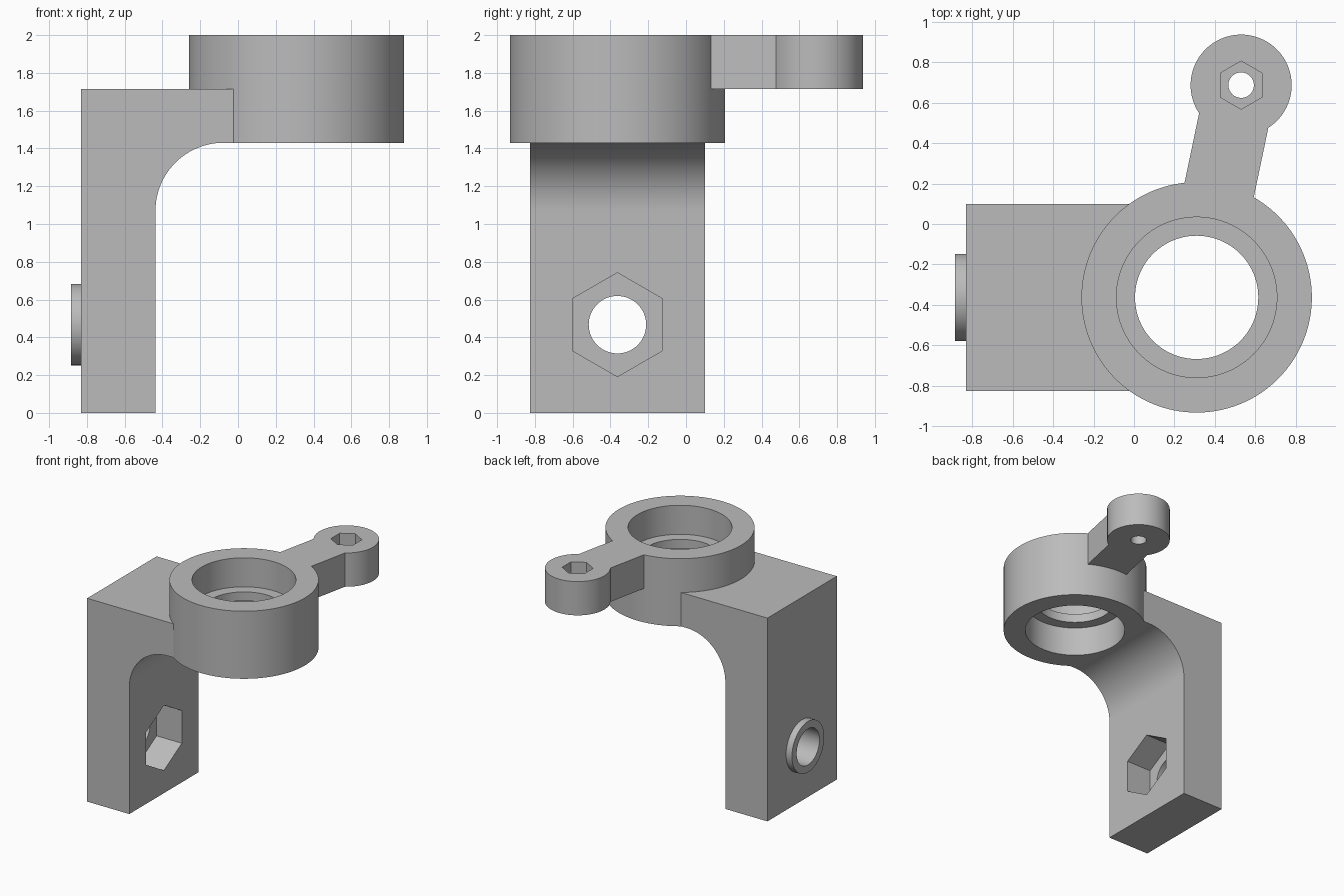
import bpy, math
from mathutils import Matrix, Vector

if "Cube" in bpy.data.objects:
    bpy.data.objects.remove(bpy.data.objects["Cube"], do_unlink=True)

grey = bpy.data.materials.new("plain grey")
grey.use_nodes = True
GREY = (0.5, 0.5, 0.5, 1)
grey.diffuse_color = GREY
grey.node_tree.nodes["Principled BSDF"].inputs["Base Color"].default_value = GREY


def prism(name, outline, depth, matrix=Matrix()):
    """Solid made by raising a flat outline by depth along local z."""
    n = len(outline)
    verts = [matrix @ Vector((x, y, z)) for z in (0, depth) for x, y in outline]
    faces = [list(range(n))[::-1], list(range(n, 2 * n))]
    faces += [[i, (i + 1) % n, n + (i + 1) % n, n + i] for i in range(n)]
    mesh = bpy.data.meshes.new(name)
    mesh.from_pydata(verts, [], faces)
    mesh.materials.append(grey)
    obj = bpy.data.objects.new(name, mesh)
    bpy.context.collection.objects.link(obj)
    return obj


def circle(radius, sides=96, turn=0.0):
    step = 2 * math.pi / sides
    return [(radius * math.cos(turn + i * step), radius * math.sin(turn + i * step))
            for i in range(sides)]


def combine(target, other, operation):
    mod = target.modifiers.new(operation, 'BOOLEAN')
    mod.operation, mod.solver, mod.object = operation, 'EXACT', other
    bpy.context.view_layer.objects.active = target
    bpy.ops.object.modifier_apply(modifier=mod.name)
    bpy.data.objects.remove(other, do_unlink=True)


def at(x, y, z):
    return Matrix.Translation((x, y, z))


def along_x(x, y, z):
    return at(x, y, z) @ Matrix.Rotation(math.pi / 2, 4, 'Y')


RING = Vector((0.31, -0.363))
TIP = Vector((0.53, 0.687))
BASE, SHELF, TOP = 1.43, 1.715, 2.0
BACK, FACE, FILLET = -0.83, -0.437, 0.36
BOLT_Z = 0.467
HEX_TURN = math.pi / 6

# upright plate with a shelf and rounded inner corner
profile = [(BACK, 0), (FACE, 0)]
for i in range(25):
    a = math.pi - i / 24 * math.pi / 2
    profile.append((FACE + FILLET + FILLET * math.cos(a),
                    BASE - FILLET + FILLET * math.sin(a)))
profile += [(0, BASE), (0, SHELF), (BACK, SHELF)]
bracket = prism("bearing_bracket", profile, 0.925,
                at(0, 0.1, 0) @ Matrix.Rotation(math.pi / 2, 4, 'X'))

# bearing ring
combine(bracket, prism("ring", circle(0.57, 128), TOP - BASE, at(*RING, BASE)), 'UNION')

# side arm with a round end
reach = TIP - RING
start = RING + reach.normalized() * 0.45
side = Vector((-reach.y, reach.x)).normalized() * 0.175
arm = prism("arm", [start + side, start - side, TIP - side, TIP + side],
            TOP - SHELF, at(0, 0, SHELF))
combine(arm, prism("arm_end", circle(0.25), TOP - SHELF, at(*TIP, SHELF)), 'UNION')
combine(bracket, arm, 'UNION')

# raised collar around the bolt hole
combine(bracket, prism("collar", circle(0.215), 0.155,
                       along_x(-0.885, RING.y, BOLT_Z)), 'UNION')

# bearing seats from above and below, leaving a thin lip between
cutters = [
    prism("bore", circle(0.305), 1, at(*RING, 1.2)),
    prism("upper_seat", circle(0.397), 0.5, at(*RING, 1.755)),
    prism("lower_seat", circle(0.397), 0.5, at(*RING, 1.68 - 0.5)),
    # small bolt hole and nut pocket in the arm end
    prism("arm_hole", circle(0.063, 48), 1, at(*TIP, 1.5)),
    prism("arm_nut", circle(0.119, 6, HEX_TURN), 0.5, at(*TIP, TOP - 0.11)),
    # large bolt hole and nut pocket in the plate
    prism("plate_hole", circle(0.152, 64), 1, along_x(-1.1, RING.y, BOLT_Z)),
    prism("plate_nut", circle(0.275, 6), 0.5, along_x(FACE - 0.235, RING.y, BOLT_Z)),
]
for cutter in cutters:
    combine(bracket, cutter, 'DIFFERENCE')

# smooth curved walls, sharp edges
bpy.ops.object.select_all(action='DESELECT')
bracket.select_set(True)
bpy.context.view_layer.objects.active = bracket
bpy.ops.object.shade_smooth_by_angle(angle=math.radians(25))
